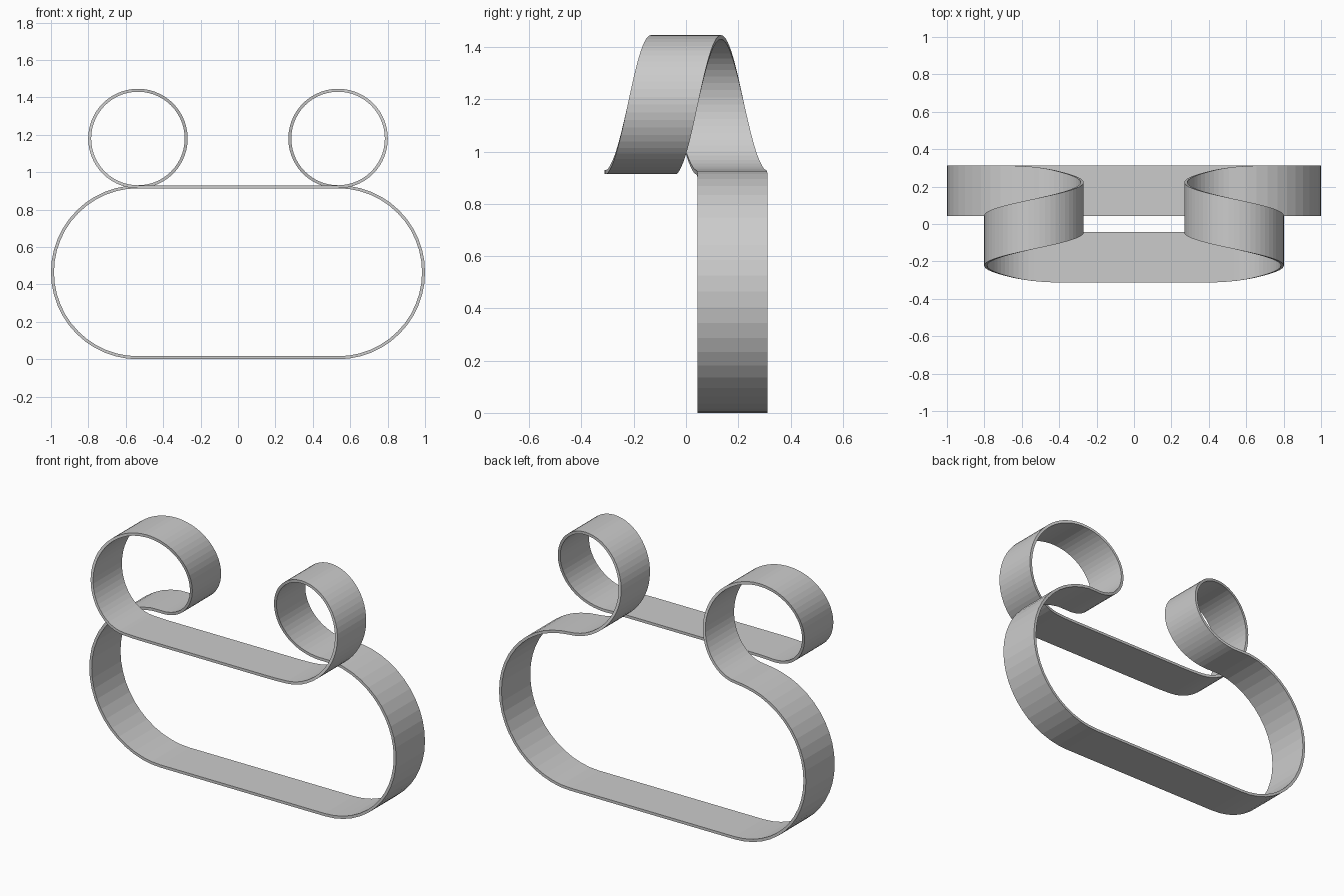
import bpy, bmesh
from math import sin, cos, pi

if "Cube" in bpy.data.objects:
    bpy.data.objects.remove(bpy.data.objects["Cube"])

HALF_T = 0.008      # half the strip thickness
HALF_W = 0.134      # half the strip width
CX = 0.535          # x of arc and ring centres
R_BODY, Z_BODY = 0.457, 0.465
R_RING, Z_RING = 0.258, 1.18
Y_OFF = 0.178       # strip centre is +Y_OFF at the back, -Y_OFF at the front
SOFT = 0.12         # rounding of the sideways shift at each end of the ring
RING_LEN = 2 * pi * R_RING


def shift(s):
    """Sideways position along the path, s measured from the ring start."""
    n = 24
    total = 0
    for i in range(n + 1):
        t = (s + SOFT * (2 * i / n - 1)) / RING_LEN
        total += Y_OFF * (1 - 2 * min(max(t, 0), 1))
    return total / (n + 1)


# Right half of the path: (x, z, normal x, normal z, y)
path = [(0, Z_BODY - R_BODY, 0, -1, Y_OFF)]
N = 24
for i in range(N + 1):                       # large end arc
    a = -pi / 2 + pi * i / N
    s = -(N - i) / N * pi * R_BODY
    path.append((CX + R_BODY * cos(a), Z_BODY + R_BODY * sin(a), cos(a), sin(a), shift(s)))
N = 56
for i in range(1, N + 1):                    # helical upper ring
    a = 2 * pi * i / N
    path.append((CX - R_RING * sin(a), Z_RING - R_RING * cos(a), sin(a), cos(a),
                 shift(RING_LEN * i / N)))
for d in (0.03, 0.06, 0.09, 0.12, CX):       # front crossbar
    path.append((CX - d, Z_RING - R_RING, 0, 1, shift(RING_LEN + d)))

# Sweep a rectangular section along the path
bm = bmesh.new()
rings = []
for x, z, nx, nz, y in path:
    rings.append([bm.verts.new((x + nx * t, y + w, z + nz * t))
                  for t, w in ((-HALF_T, -HALF_W), (HALF_T, -HALF_W),
                               (HALF_T, HALF_W), (-HALF_T, HALF_W))])
for a, b in zip(rings, rings[1:]):
    for k in range(4):
        j = (k + 1) % 4
        bm.faces.new((a[k], a[j], b[j], b[k]))
bmesh.ops.recalc_face_normals(bm, faces=bm.faces)
# Make sure the lower band faces outward (down at the very bottom)
bm.faces.ensure_lookup_table()
low = min(bm.faces, key=lambda f: f.calc_center_median().z)
if low.normal.z > 0:
    bmesh.ops.reverse_faces(bm, faces=bm.faces)

mesh = bpy.data.meshes.new("bent_strip_frame")
bm.to_mesh(mesh)
bm.free()
frame = bpy.data.objects.new("bent_strip_frame", mesh)
bpy.context.collection.objects.link(frame)

# Mirror to the left half
mod = frame.modifiers.new("mirror", 'MIRROR')
mod.use_axis[0] = True
mod.use_clip = True
mod.merge_threshold = 0.0005
